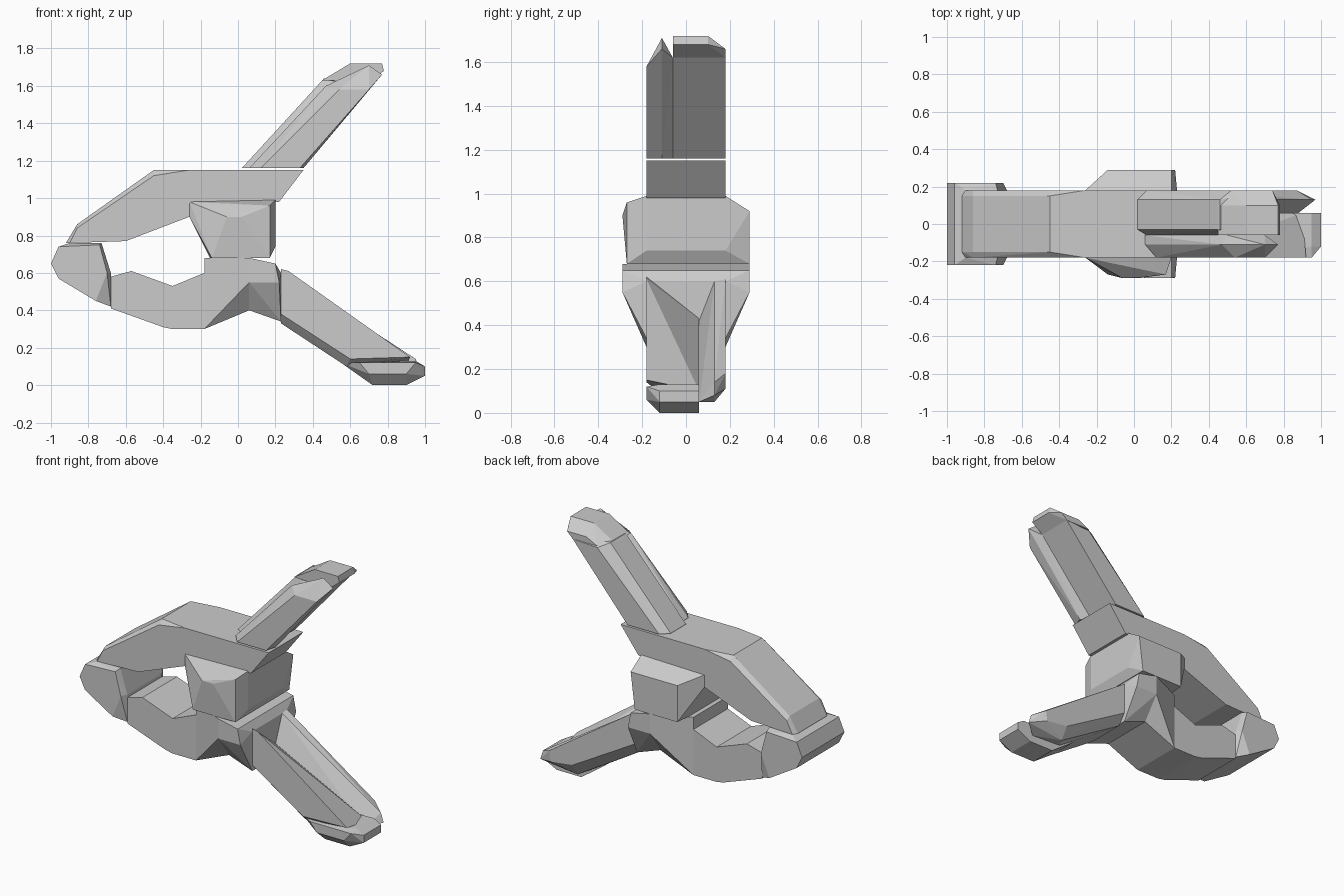
import bpy
import bmesh

default_cube = bpy.data.objects.get("Cube")
if default_cube:
    bpy.data.objects.remove(default_cube, do_unlink=True)

# One plain grey for the whole clamp
grey = bpy.data.materials.new("light grey")
grey.use_nodes = True
grey_colour = (0.6, 0.6, 0.6, 1)
grey.diffuse_color = grey_colour
grey.node_tree.nodes["Principled BSDF"].inputs["Base Color"].default_value = grey_colour


def loft(name, stations):
    """Wrap a convex faceted block around (x, z) outlines placed at y stations."""
    shape = bmesh.new()
    for y, outline in stations:
        for x, z in outline:
            shape.verts.new((x, y, z))

    # Skin the outlines and drop the points left inside
    result = bmesh.ops.convex_hull(shape, input=shape.verts[:])
    leftovers = {item for item in result["geom_interior"] + result["geom_unused"]
                 if isinstance(item, bmesh.types.BMVert)}
    bmesh.ops.delete(shape, geom=list(leftovers), context="VERTS")
    bmesh.ops.dissolve_limit(shape, angle_limit=0.02,
                             verts=shape.verts[:], edges=shape.edges[:])
    bmesh.ops.recalc_face_normals(shape, faces=shape.faces[:])

    mesh = bpy.data.meshes.new(name)
    shape.to_mesh(mesh)
    shape.free()
    mesh.materials.append(grey)
    part = bpy.data.objects.new(name, mesh)
    bpy.context.scene.collection.objects.link(part)


def symmetric_block(name, half_width, outline, cheek_width=0, cheek=()):
    """Block mirrored across y, with an optional raised cheek on both sides."""
    stations = []
    for side in (-1, 1):
        stations.append((side * half_width, outline))
        stations.append((side * cheek_width, cheek))
    loft(name, stations)


arm_width = 0.18
cheek_width = 0.29
handle_side = 0.18
groove_side = 0.06

# Upper jaw: sloping arm with softened upper edges, and the beam above the hinge
arm_root = [(-.26, 1.15), (-.26, .9), (-.6, .77)]
symmetric_block(
    "upper_jaw_arm", 0.15,
    arm_root + [(-.92, .76), (-.86, .86), (-.45, 1.15)],
    arm_width, arm_root + [(-.9, .76), (-.86, .84), (-.45, 1.12)])
symmetric_block("upper_beam", arm_width, [
    (-.26, 1.15), (.35, 1.15), (.22, .98), (-.26, .98)])

# Hinge: wide upper block, fuller at the back
hinge_core = [(-.26, .98), (-.26, .9), (-.15, .68), (.2, .74), (.2, .99)]
loft("upper_hinge", [
    (-cheek_width, [(-.06, .9), (.02, .9)]),
    (-0.27, [(-.14, .68), (.17, .68), (.17, .96)]),
    (-arm_width, hinge_core),
    (arm_width, hinge_core),
    (cheek_width, [(-.14, .92), (-.14, .68), (.17, .68), (.2, .92)])])

# Lower hinge: two blocks forming an arch underneath
arch_top = (.06, .68)
arch_cheek = (.06, .55)
arch_bottom = (.06, .4)
symmetric_block(
    "lower_hinge_front", arm_width,
    [arch_top, arch_bottom, (-.18, .3), (-.18, .68)],
    cheek_width, [arch_top, arch_cheek])
symmetric_block(
    "lower_hinge_back", arm_width,
    [arch_top, arch_bottom, (.23, .34), (.23, .6)],
    cheek_width, [arch_top, arch_cheek, (.22, .55), (.2, .65)])

# Lower jaw: two blocks meeting in a shallow dip, then the wide tip
dip_top = (-.35, .53)
dip_bottom = (-.35, .3)
symmetric_block("lower_jaw_rear", arm_width, [
    dip_top, dip_bottom, (-.18, .3), (-.18, .6)])
symmetric_block("lower_jaw_middle", arm_width, [
    dip_top, dip_bottom, (-.4, .31), (-.68, .41), (-.68, .58), (-.57, .61)])
symmetric_block(
    "lower_jaw_tip", arm_width,
    [(-.9, .76), (-.73, .76), (-.68, .6), (-.68, .42)],
    0.22, [(-1, .65), (-.96, .74), (-.74, .75), (-.7, .6), (-.76, .45), (-.96, .57)])

# Upper handle: shell with a rounded back and flat underside
shell_underside = [(.3, 1.16), (.7, 1.62)]
shell_edge = shell_underside + [(.07, 1.16), (.52, 1.61)]
shell_ridge = shell_underside + [(.02, 1.16), (.46, 1.64)]
loft("upper_handle_shell", [
    (-groove_side, shell_edge), (-0.03, shell_ridge),
    (0.13, shell_ridge), (handle_side, shell_edge)])

# Deeper side wall beside it, and the overhanging end cap
loft("upper_handle_wall", [
    (-handle_side, [(.12, 1.16), (.33, 1.16), (.7, 1.58), (.54, 1.58)]),
    (-0.11, [(.06, 1.16), (.35, 1.16), (.77, 1.66), (.7, 1.71), (.47, 1.6)]),
    (-groove_side, [(.06, 1.16), (.3, 1.16), (.7, 1.62), (.5, 1.6)])])

cap_outline = [(.45, 1.63), (.6, 1.72), (.77, 1.72), (.78, 1.68), (.7, 1.62)]
cap_edge = [(.52, 1.62), (.6, 1.66), (.74, 1.66), (.7, 1.62)]
loft("upper_handle_cap", [
    (-groove_side, cap_outline), (0.1, cap_outline), (handle_side, cap_edge)])

# Lower handle: sloped shell and opposite wall leave an open groove on top
loft("lower_handle_shell", [
    (-handle_side, [(.23, .62), (.27, .61), (.23, .38), (.6, .14), (.92, .15)]),
    (-0.13, [(.23, .33), (.58, .1)]),
    (groove_side, [(.23, .43), (.23, .33), (.6, .1), (.9, .1)])])
loft("lower_handle_wall", [
    (groove_side, [(.23, .42), (.23, .33), (.66, .06), (.88, .05)]),
    (0.13, [(.23, .6), (.23, .33), (.7, .05), (.97, .08), (.95, .14)]),
    (handle_side, [(.23, .61), (.23, .4), (.7, .13), (.86, .11), (.87, .18)])])

foot_outline = [(.55, .12), (.72, 0), (.9, 0), (1, .05), (1, .1), (.95, .13)]
foot_edge = [(.65, .12), (.7, .06), (.9, .06), (.95, .12)]
loft("lower_handle_cap", [
    (-handle_side, foot_edge), (-0.12, foot_outline), (groove_side, foot_outline)])
